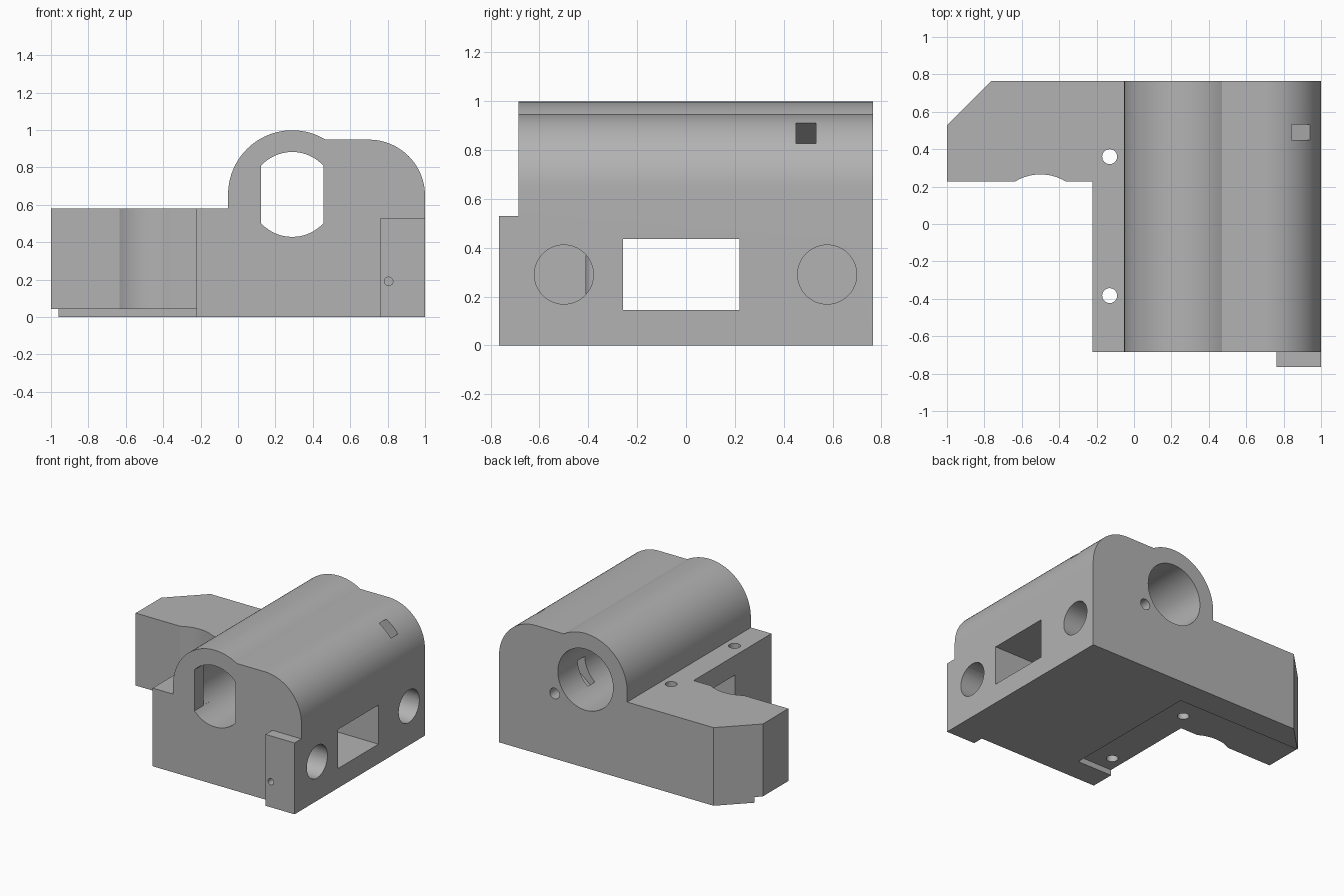
import bpy
import bmesh
from math import pi, sin, cos, radians, atan2
from mathutils import Matrix, Vector

if "Cube" in bpy.data.objects:
    bpy.data.objects.remove(bpy.data.objects["Cube"], do_unlink=True)

grey = bpy.data.materials.new("light_grey_plastic")
grey.use_nodes = True
colour = (0.45, 0.45, 0.45, 1)
grey.diffuse_color = colour
grey.node_tree.nodes["Principled BSDF"].inputs["Base Color"].default_value = colour

BACK, FRONT = 0.765, -0.685
TUBE = (0.29, 0.655)     # large bore centre in x, z
SHAFT = (0.697, 0.648)   # small bore centre in x, z


def finish(name, bm):
    bmesh.ops.recalc_face_normals(bm, faces=bm.faces)
    mesh = bpy.data.meshes.new(name)
    bm.to_mesh(mesh)
    bm.free()
    obj = bpy.data.objects.new(name, mesh)
    mesh.materials.append(grey)
    bpy.context.collection.objects.link(obj)
    return obj


def prism(name, points, start, end, axis):
    """Extrude a profile along z (points are x, y) or along y (points are x, z)."""
    place = (lambda p, d: (p[0], p[1], d)) if axis == "z" else (lambda p, d: (p[0], d, p[1]))
    bm = bmesh.new()
    face = bm.faces.new([bm.verts.new(place(p, start)) for p in points])
    out = bmesh.ops.extrude_face_region(bm, geom=[face])
    verts = [v for v in out["geom"] if isinstance(v, bmesh.types.BMVert)]
    shift = Vector(place((0, 0), end - start))
    bmesh.ops.translate(bm, verts=verts, vec=shift)
    return finish(name, bm)


def box(name, low, high):
    return prism(name, [(low[0], low[1]), (high[0], low[1]), (high[0], high[1]),
                        (low[0], high[1])], low[2], high[2], "z")


def rod(name, start, end, r1, r2=None, sides=48):
    """Cylinder or cone between two points."""
    start, end = Vector(start), Vector(end)
    d = end - start
    bm = bmesh.new()
    bmesh.ops.create_cone(bm, cap_ends=True, segments=sides, radius1=r1,
                          radius2=r1 if r2 is None else r2, depth=d.length)
    turn = d.to_track_quat("Z", "Y").to_matrix().to_4x4()
    bm.transform(Matrix.Translation((start + end) / 2) @ turn)
    return finish(name, bm)


def arc(centre, radius, a0, a1, steps):
    angles = [radians(a0 + (a1 - a0) * i / steps) for i in range(steps + 1)]
    return [(centre[0] + radius * cos(a), centre[1] + radius * sin(a)) for a in angles]


def combine(target, tool, operation="DIFFERENCE"):
    mod = target.modifiers.new(tool.name, "BOOLEAN")
    mod.operation, mod.solver, mod.object = operation, "EXACT", tool
    bpy.context.view_layer.objects.active = target
    bpy.ops.object.modifier_apply(modifier=mod.name)
    bpy.data.objects.remove(tool, do_unlink=True)


# Main block with its double-humped roof
profile = [(1, 0), (1, SHAFT[1])]
profile += arc((0.7, SHAFT[1]), 0.3, 0, 90, 20)[1:]
profile += arc(TUBE, 0.343, 58.5, 180, 32)
profile += [(-0.053, 0.58), (-0.222, 0.58), (-0.222, 0)]
body = prism("housing_body", profile, FRONT, BACK, "y")

# Side wing with a chamfered corner and a shallow curved notch
wing_plan = [(-0.222, 0.228), (-0.222, BACK), (-0.762, BACK), (-1, 0.527), (-1, 0.228)]
wing_plan += arc((-0.5, 0.0), 0.265, 120.6, 59.4, 14)
combine(body, prism("side_wing", wing_plan, 0, 0.58, "z"), "UNION")

# Front corner tab
combine(body, box("front_tab", (0.762, -0.765, 0), (1, FRONT, 0.53)), "UNION")

# Shallow recess under the mounting flange
combine(body, box("flange_recess", (-1.2, -0.505, -0.1), (0.065, 0.567, 0.042)))

# Large bore, ending in a flat-sided opening at the front
combine(body, rod("large_bore", (TUBE[0], -0.58, TUBE[1]), (TUBE[0], 1, TUBE[1]), 0.227, sides=64))
half = 0.168
edge = math_angle = atan2((0.227 ** 2 - half ** 2) ** 0.5, half) * 180 / pi
slot = arc(TUBE, 0.227, edge, 180 - edge, 16) + arc(TUBE, 0.227, 180 + edge, 360 - edge, 16)
combine(body, prism("flat_sided_opening", slot, -0.9, -0.5, "y"))

# Small stepped bore: radius and the depth where each step ends
for radius, depth in ((0.11, -0.9), (0.135, 0.42), (0.16, 0.6)):
    combine(body, rod("shaft_bore", (SHAFT[0], depth, SHAFT[1]), (SHAFT[0], 1, SHAFT[1]), radius))

# Screw holes in the back, on either side of the small bore
for s in (-1, 1):
    x, z = SHAFT[0] + 0.154 * s, SHAFT[1] + 0.164 * s
    combine(body, rod("back_screw_hole", (x, 0.5, z), (x, 0.9, z), 0.04, sides=24))

# Blind bearing bores with a countersunk rim on the right-hand wall
for y in (-0.5, 0.578):
    combine(body, rod("bearing_bore", (-0.1, y, 0.29), (1.1, y, 0.29), 0.121))
    combine(body, rod("bearing_rim", (0.97, y, 0.29), (1.03, y, 0.29), 0.121, 0.145))

# Rectangular through window
combine(body, box("side_window", (-0.5, -0.257, 0.145), (1.2, 0.22, 0.435)))

# Slanted slot from the roof through to the large bore
slant = radians(39)
along, across = Vector((cos(slant), sin(slant))), Vector((-sin(slant), cos(slant)))
middle = Vector((0.89, 0.868))
corners = [middle + along * a + across * b * 0.063
           for a, b in ((-0.6, -1), (0.2, -1), (0.2, 1), (-0.6, 1))]
combine(body, prism("slanted_slot", corners, 0.45, 0.533, "y"))

# Mounting holes through the flange and pilot holes in the tab
for x, y in ((-0.868, 0.36), (-0.13, 0.36), (-0.13, -0.383)):
    combine(body, rod("mounting_hole", (x, y, -0.2), (x, y, 0.8), 0.04, sides=32))
for z in (0.19, 0.418):
    combine(body, rod("tab_pilot_hole", (0.805, -0.9, z), (0.805, -0.6, z), 0.023, sides=24))

# Smooth curved walls, crisp edges
bpy.ops.object.select_all(action="DESELECT")
body.select_set(True)
bpy.context.view_layer.objects.active = body
bpy.ops.object.shade_smooth_by_angle(angle=radians(25))
